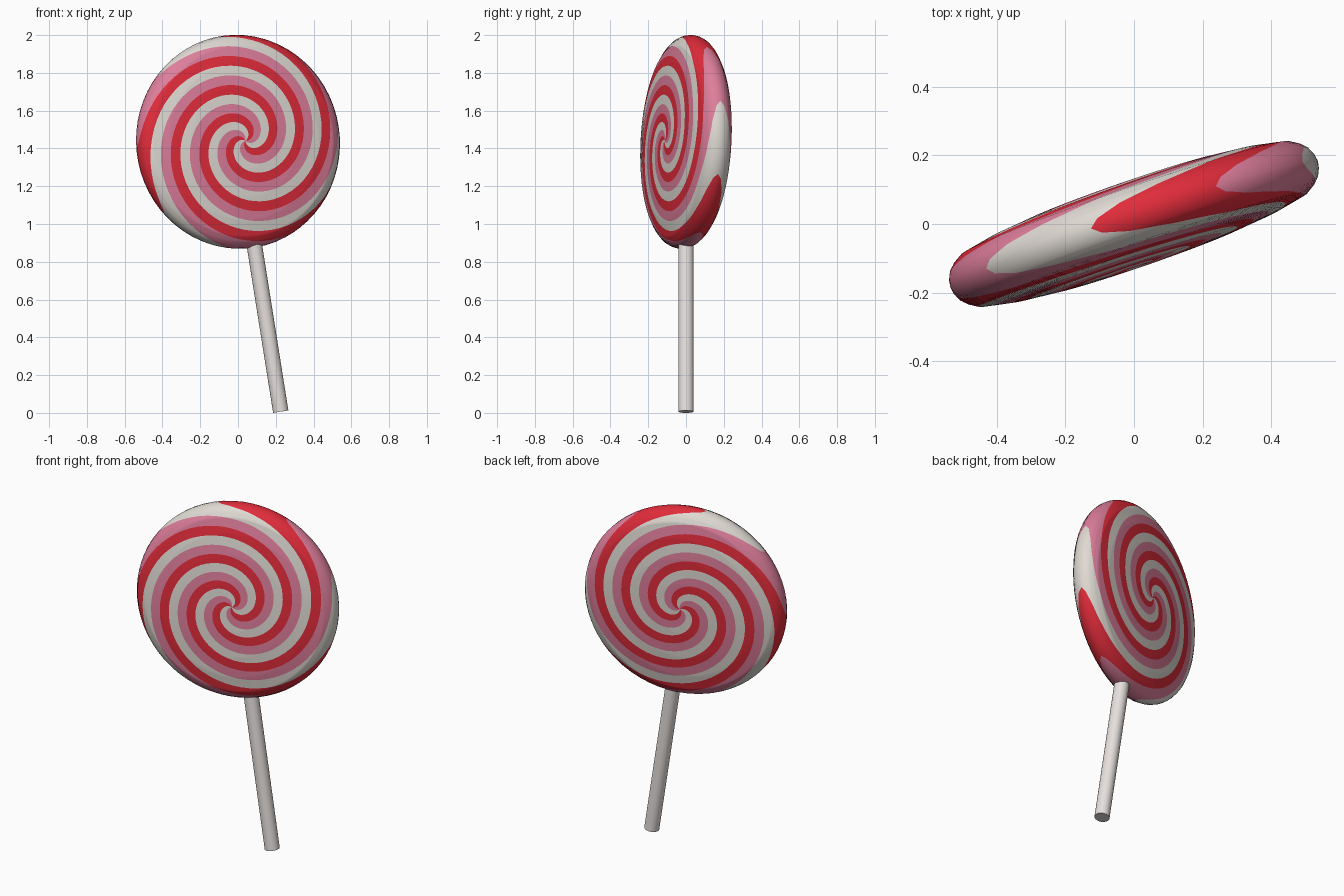
import bpy, bmesh, math
from mathutils import Matrix

if "Cube" in bpy.data.objects:
    bpy.data.objects.remove(bpy.data.objects["Cube"])

R = 0.567            # candy radius
ARMS, PER_ARM = 9, 7  # coloured spiral arms and mesh columns in each
TWIST = math.radians(756)   # spiral turn per unit of radius
START = math.radians(14)    # angle of the first colour border at the rim

# Whole lollipop leans sideways and is turned about its stick
POSE = (Matrix.Translation((0, 0, 1.435))
        @ Matrix.Rotation(math.radians(-9), 4, 'Y')
        @ Matrix.Rotation(math.radians(19.3), 4, 'Z'))


def material(name, colour):
    m = bpy.data.materials.new(name)
    m.diffuse_color = (*colour, 1)
    m.use_nodes = True
    m.node_tree.nodes["Principled BSDF"].inputs["Base Color"].default_value = m.diffuse_color
    return m


def finish(bm, name, mats, angle):
    bmesh.ops.recalc_face_normals(bm, faces=bm.faces[:])
    me = bpy.data.meshes.new(name)
    bm.to_mesh(me)
    bm.free()
    for m in mats:
        me.materials.append(m)
    ob = bpy.data.objects.new(name, me)
    bpy.context.collection.objects.link(ob)
    ob.matrix_world = POSE
    bpy.ops.object.select_all(action='DESELECT')
    ob.select_set(True)
    bpy.context.view_layer.objects.active = ob
    bpy.ops.object.shade_smooth_by_angle(angle=math.radians(angle))
    return ob


pink = material("candy pink", (0.73, 0.21, 0.33))
red = material("candy red", (0.75, 0.025, 0.043))
white = material("candy white", (0.74, 0.70, 0.65))
paper = material("stick paper", (0.83, 0.78, 0.75))

# Candy half profile (radius, half thickness): dome, bevel, rounded rim
keys = [(0, 0.120), (0.15, 0.118), (0.30, 0.110), (0.42, 0.097), (0.508, 0.079),
        (0.535, 0.062), (0.553, 0.044), (0.5635, 0.022), (R, 0)]
half = []
for (r0, d0), (r1, d1) in zip(keys, keys[1:]):
    steps = max(2, math.ceil((r1 - r0) / 0.008))
    half += [(r0 + (r1 - r0) * i / steps, d0 + (d1 - d0) * i / steps)
             for i in range(steps)]
half = half[1:]
profile = [(r, -d) for r, d in half] + [(R, 0)] + half[::-1]

# Candy disc: mesh columns follow the spiral so each arm is a clean strip
bm = bmesh.new()
cols = ARMS * PER_ARM
rings = []
for r, y in profile:
    base = START - TWIST * (R - r)
    rings.append([bm.verts.new((r * math.cos(base + math.tau * c / cols), y,
                                r * math.sin(base + math.tau * c / cols)))
                  for c in range(cols)])
front_tip = bm.verts.new((0, -keys[0][1], 0))
back_tip = bm.verts.new((0, keys[0][1], 0))
for c in range(cols):
    n = (c + 1) % cols
    faces = [bm.faces.new((front_tip, rings[0][c], rings[0][n])),
             bm.faces.new((back_tip, rings[-1][n], rings[-1][c]))]
    for a, b in zip(rings, rings[1:]):
        faces.append(bm.faces.new((a[c], b[c], b[n], a[n])))
    for f in faces:
        f.material_index = (c // PER_ARM) % 3
finish(bm, "candy_disc", [pink, red, white], 50)

# Stick: plain cylinder running up into the candy
bm = bmesh.new()
low, high = -1.4463, -0.45
bmesh.ops.create_cone(bm, cap_ends=True, segments=32, radius1=0.041, radius2=0.041,
                      depth=high - low,
                      matrix=Matrix.Translation((0, 0, (low + high) / 2)))
finish(bm, "stick", [paper], 40)
